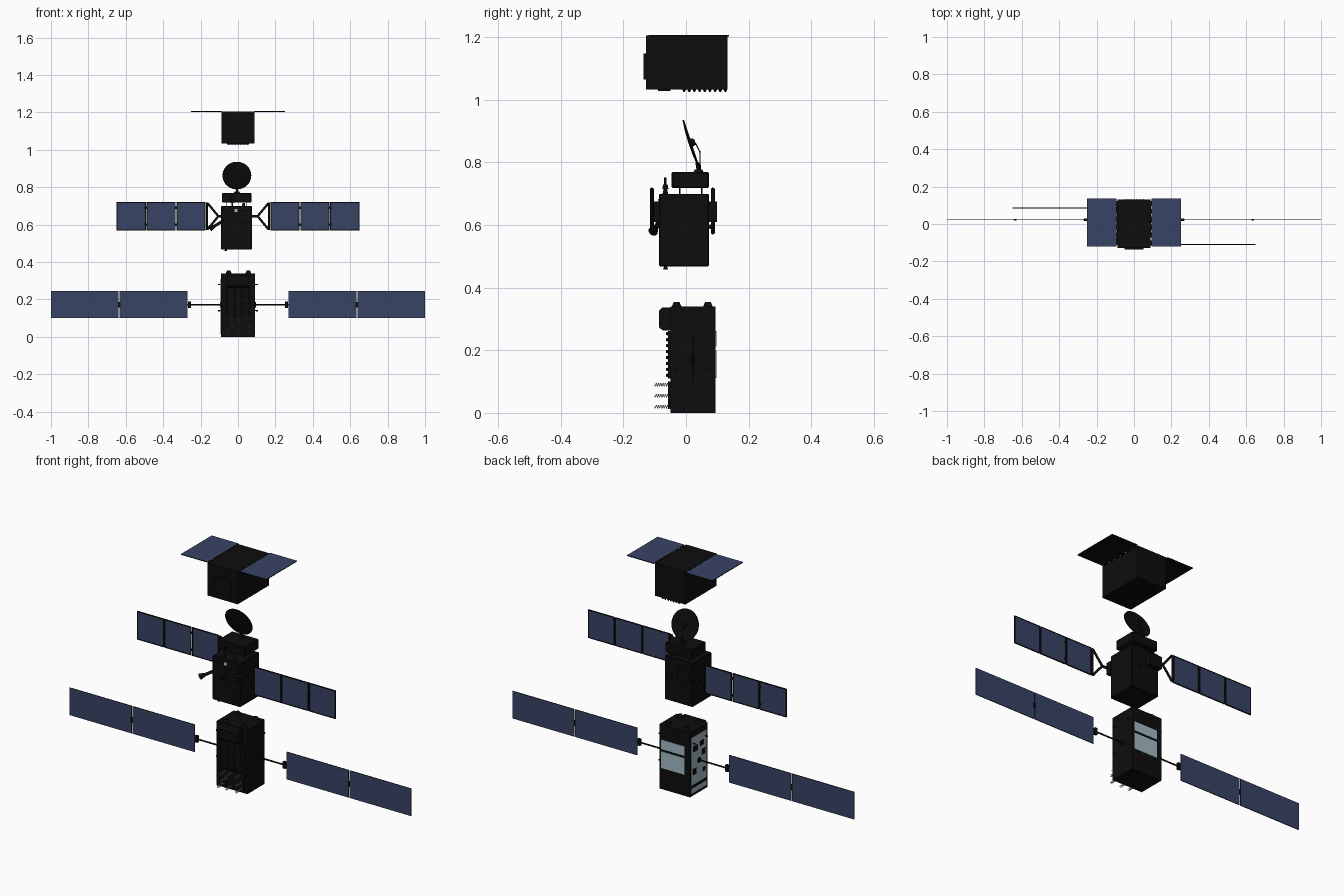
import bpy, bmesh, math
from mathutils import Vector, Matrix

if "Cube" in bpy.data.objects:
    bpy.data.objects.remove(bpy.data.objects["Cube"])


def material(name, rgb):
    m = bpy.data.materials.new(name)
    m.diffuse_color = (*rgb, 1)
    m.use_nodes = True
    m.node_tree.nodes["Principled BSDF"].inputs["Base Color"].default_value = m.diffuse_color
    return m


BLACK = material("black", (0.004, 0.004, 0.004))
NAVY = material("solar navy", (0.04, 0.056, 0.13))
PALE = material("pale blue grey", (0.36, 0.50, 0.56))


def finish(name, bm, *mats):
    me = bpy.data.meshes.new(name)
    bm.to_mesh(me)
    bm.free()
    for m in mats:
        me.materials.append(m)
    ob = bpy.data.objects.new(name, me)
    bpy.context.collection.objects.link(ob)
    return ob


def add_box(bm, lo, hi):
    lo, hi = Vector(lo), Vector(hi)
    mat = Matrix.Translation((lo + hi) / 2) @ Matrix.Diagonal((*(hi - lo), 1))
    bmesh.ops.create_cube(bm, size=1, matrix=mat)


def add_tube(bm, p, q, r1, r2=None, seg=12):
    p, q = Vector(p), Vector(q)
    d = q - p
    mat = Matrix.Translation((p + q) / 2) @ d.to_track_quat('Z', 'Y').to_matrix().to_4x4()
    bmesh.ops.create_cone(bm, cap_ends=True, segments=seg, radius1=r1,
                          radius2=r1 if r2 is None else r2, depth=d.length, matrix=mat)


def box(name, lo, hi, mat=BLACK, bevel=0):
    bm = bmesh.new()
    add_box(bm, lo, hi)
    if bevel:
        bmesh.ops.bevel(bm, geom=bm.edges[:], offset=bevel, segments=1, affect='EDGES')
    return finish(name, bm, mat)


def tubes(name, parts, mat=BLACK):
    bm = bmesh.new()
    for p in parts:
        add_tube(bm, *p)
    return finish(name, bm, mat)


def solar(name, lo, hi, rule):
    # thin slab: cells where the rule holds for the normal, black elsewhere
    bm = bmesh.new()
    add_box(bm, lo, hi)
    bm.normal_update()
    for f in bm.faces:
        f.material_index = 1 if rule(f.normal) else 0
    return finish(name, bm, BLACK, NAVY)


def both_sides(n):
    return abs(n.y) > 0.9


def upper_side(n):
    return n.z > 0.9


# ---------- lower satellite ----------
box("lower_body", (-0.09, -0.05, 0), (0.09, 0.095, 0.34))
for s, side in ((-1, "left"), (1, "right")):
    for i, (a, b) in enumerate(((0.27, 0.633), (0.638, 1.0))):
        x0, x1 = sorted((s * a, s * b))
        solar(f"lower_panel_{side}_{i}", (x0, 0.0205, 0.10), (x1, 0.0245, 0.245), both_sides)
    box(f"lower_panel_hinge_{side}", (s * 0.6355 - 0.006, 0.019, 0.158), (s * 0.6355 + 0.006, 0.026, 0.186))
    tubes(f"lower_boom_{side}", [
        ((s * 0.09, 0.0225, 0.172), (s * 0.27, 0.0225, 0.172), 0.004),
        ((s * 0.088, 0.0225, 0.172), (s * 0.096, 0.0225, 0.172), 0.014)])
    box(f"lower_boom_bracket_{side}", (s * 0.258 - 0.008, 0.016, 0.155), (s * 0.258 + 0.008, 0.029, 0.19))
    # side thrusters
    tubes(f"lower_thrusters_{side}", [
        ((s * 0.088, y, z), (s * 0.106, y, z), 0.002, 0.004)
        for y in (-0.03, 0.075) for z in (0.14, 0.28)])

# front housing with chamfered nose, extruded along x
bm = bmesh.new()
profile = [(-0.045, 0.264), (-0.075, 0.264), (-0.087, 0.274), (-0.087, 0.325), (-0.075, 0.337), (-0.045, 0.337)]
f = bm.faces.new([bm.verts.new((-0.06, y, z)) for y, z in profile])
r = bmesh.ops.extrude_face_region(bm, geom=[f])
bmesh.ops.translate(bm, vec=(0.12, 0, 0), verts=[v for v in r["geom"] if isinstance(v, bmesh.types.BMVert)])
bmesh.ops.recalc_face_normals(bm, faces=bm.faces[:])
finish("lower_front_housing", bm, BLACK)

# front equipment plate with rows of small studs
box("lower_front_plate", (-0.08, -0.058, 0.11), (0.08, -0.05, 0.262))
tubes("lower_front_studs", [
    ((x, -0.057, 0.12 + 0.019 * j), (x, -0.064, 0.12 + 0.019 * j), 0.006, 0.004, 8)
    for x in (-0.06, -0.02, 0.02, 0.06) for j in range(8)])

# helical antennas on the lower front
box("helix_mount_plate", (-0.07, -0.058, 0.012), (0.075, -0.05, 0.10))
for i, (x, z) in enumerate([(-0.05, 0.02), (0, 0.02), (0.058, 0.02), (-0.03, 0.055), (0.06, 0.055),
                            (-0.035, 0.09), (0, 0.09), (0.05, 0.09)]):
    cu = bpy.data.curves.new("helix_antenna", 'CURVE')
    cu.dimensions = '3D'
    cu.bevel_depth = 0.0011
    cu.bevel_resolution = 1
    sp = cu.splines.new('POLY')
    n = 72
    sp.points.add(n)
    for k in range(n + 1):
        a = k / n * 12 * math.pi
        sp.points[k].co = (x + 0.005 * math.cos(a), -0.057 - 0.043 * k / n, z + 0.005 * math.sin(a), 1)
    cu.materials.append(PALE)
    bpy.context.collection.objects.link(bpy.data.objects.new(f"helix_antenna_{i}", cu))

# roof nozzles
tubes("lower_roof_nozzles", [((x, y, 0.338), (x, y, 0.355), 0.016, 0.009)
                             for x in (-0.05, 0.055) for y in (-0.03, 0.07)])
# pale radiators on the back
box("back_radiator_upper", (-0.06, 0.094, 0.212), (0.078, 0.097, 0.262), PALE)
box("back_radiator_lower", (-0.06, 0.094, 0.112), (0.078, 0.097, 0.20), PALE)
# pale equipment panel on the left side with dark units
box("left_equipment_panel", (-0.0925, -0.038, 0.015), (-0.089, 0.086, 0.31), PALE)
for i, (y, z, w, h) in enumerate([(0.055, 0.245, 0.04, 0.03), (0.0, 0.255, 0.03, 0.025), (-0.015, 0.205, 0.025, 0.03),
                                  (0.06, 0.125, 0.025, 0.03), (0.024, 0.05, 0.124, 0.014), (-0.02, 0.11, 0.02, 0.02)]):
    box(f"left_equipment_unit_{i}", (-0.0945, y - w / 2, z - h / 2), (-0.09, y + w / 2, z + h / 2))

# ---------- middle satellite ----------
box("middle_body", (-0.09, -0.086, 0.468), (0.074, 0.073, 0.70), bevel=0.003)
box("middle_upper_box", (-0.086, -0.046, 0.718), (0.072, 0.073, 0.77), bevel=0.004)
tubes("middle_box_legs", [((x, y, 0.698), (x, y, 0.72), 0.002, None, 6)
                          for x in (-0.06, 0.045) for y in (-0.02, 0.05)])
box("front_wing_mount", (0.0, -0.113, 0.61), (0.074, -0.084, 0.675))
box("back_wing_mount", (-0.09, 0.07, 0.61), (-0.016, 0.099, 0.675))

# offset wings: right one at the front, left one at the back
for s, y, side, root in ((1, -0.109, "right", 0.07), (-1, 0.086, "left", 0.085)):
    for i in range(3):
        x0, x1 = sorted((s * (0.173 + 0.16 * i), s * (0.173 + 0.16 * i + 0.156)))
        solar(f"middle_panel_{side}_{i}", (x0, y - 0.0015, 0.57), (x1, y + 0.0015, 0.72), both_sides)
        bm = bmesh.new()
        t, w = 0.0025, 0.005
        for a, b in ((x0, x0 + w), (x1 - w, x1)):
            add_box(bm, (a, y - t, 0.57), (b, y + t, 0.72))
        for a, b in ((0.57, 0.57 + w), (0.72 - w, 0.72)):
            add_box(bm, (x0, y - t, a), (x1, y + t, b))
        if i:
            h = x0 if s > 0 else x1
            for z in (0.60, 0.69):
                add_box(bm, (h - 0.006, y - t, z - 0.006), (h + 0.006, y + t, z + 0.006))
        finish(f"middle_panel_frame_{side}_{i}", bm, BLACK)
    apex = (s * 0.105, y, 0.645)
    tubes(f"wing_yoke_{side}", [
        ((s * root, y, 0.645), apex, 0.007),
        (apex, (s * 0.163, y, 0.715), 0.006),
        (apex, (s * 0.163, y, 0.575), 0.006),
        ((s * 0.165, y, 0.572), (s * 0.165, y, 0.718), 0.005)])

# small side antenna, roof mast and nozzles
tubes("side_antenna_arm", [
    ((-0.08, -0.08, 0.62), (-0.13, -0.098, 0.59), 0.008),
    ((-0.122, -0.095, 0.595), (-0.148, -0.105, 0.58), 0.007, 0.016)])
tubes("roof_mast", [
    ((-0.03, -0.066, 0.698), (-0.03, -0.066, 0.752), 0.004),
    ((-0.03, -0.066, 0.715), (-0.03, -0.066, 0.73), 0.010, 0.007),
    ((0.03, -0.066, 0.698), (0.03, -0.066, 0.715), 0.009, 0.006)])
tubes("underside_nozzles", [((-0.065, -0.065, 0.47), (-0.065, -0.065, 0.458), 0.004, 0.008)])
tubes("side_nozzles", [((-0.03, -0.084, 0.595), (-0.03, -0.094, 0.595), 0.005, 0.008),
                       ((0.03, 0.07, 0.595), (0.03, 0.082, 0.595), 0.005, 0.008)])
box("front_sensor", (-0.02, -0.089, 0.668), (-0.003, -0.085, 0.684), PALE)

# tilted dish, a shallow bowl spun round its axis
bm = bmesh.new()
rim = [(0, -0.006), (0.04, -0.005), (0.077, -0.001), (0.077, 0.004), (0.04, 0.001), (0, 0)]
pts = [bm.verts.new((r, 0, z)) for r, z in rim]
edges = [bm.edges.new(p) for p in zip(pts, pts[1:])]
bmesh.ops.spin(bm, geom=pts + edges, cent=(0, 0, 0), axis=(0, 0, 1), angle=2 * math.pi, steps=40)
bmesh.ops.remove_doubles(bm, verts=bm.verts[:], dist=1e-5)
bmesh.ops.recalc_face_normals(bm, faces=bm.faces[:])
axis = Vector((0, 0.145, 0.048)).normalized()
center = Vector((-0.006, 0.014, 0.862))
bm.transform(Matrix.Translation(center) @ axis.to_track_quat('Z', 'Y').to_matrix().to_4x4())
dish = finish("dish", bm, BLACK)
dish.data.shade_smooth()
dish.data.set_sharp_from_angle(angle=math.radians(35))
hub = center + axis * 0.004
tubes("dish_hub", [(hub, hub + axis * 0.012, 0.014, 0.009)])
tubes("dish_support", [
    (hub + axis * 0.01, (-0.006, 0.044, 0.835), 0.0018, None, 8),
    ((-0.006, 0.044, 0.837), (-0.006, 0.046, 0.77), 0.0018, None, 8),
    ((-0.006, 0.04, 0.768), (-0.006, 0.04, 0.778), 0.017, 0.012),
    ((-0.006, 0.04, 0.772), (-0.006, 0.036, 0.80), 0.006)])

# ---------- upper satellite ----------
box("upper_body", (-0.088, -0.128, 1.034), (0.088, 0.132, 1.206))
box("upper_front_plate", (-0.05, -0.136, 1.065), (0.05, -0.127, 1.148))
for s, side in ((-1, "left"), (1, "right")):
    x0, x1 = sorted((s * 0.093, s * 0.25))
    solar(f"upper_panel_{side}", (x0, -0.12, 1.203), (x1, 0.137, 1.207), upper_side)
    bm = bmesh.new()
    for i in range(6):
        y = -0.10 + 0.042 * i
        add_box(bm, (s * 0.091 - 0.004, y - 0.013, 1.202), (s * 0.091 + 0.004, y + 0.013, 1.2075))
    finish(f"upper_panel_hinges_{side}", bm, BLACK)
# rows of small cones under the body
tubes("underside_cones", [
    ((-0.048 + 0.016 * i, -0.006 + 0.0165 * j, 1.036), (-0.048 + 0.016 * i, -0.006 + 0.0165 * j, 1.025), 0.0075, 0.002, 8)
    for i in range(7) for j in range(9)])
box("underside_unit", (-0.06, -0.09, 1.028), (0.06, -0.05, 1.036))
